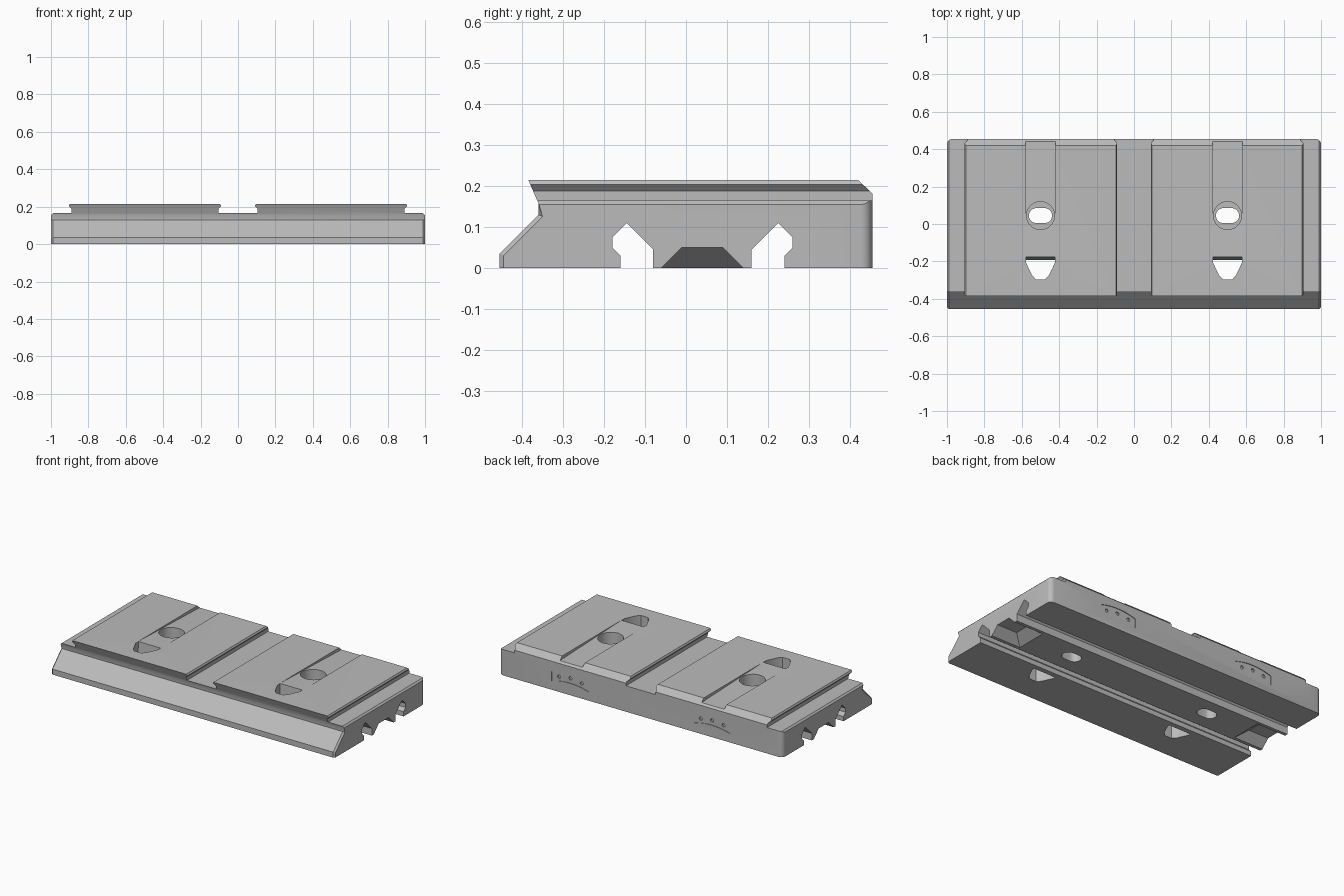
import bpy, bmesh
from math import sin, cos, pi

cube = bpy.data.objects.get("Cube")
if cube:
    bpy.data.objects.remove(cube, do_unlink=True)

grey = bpy.data.materials.new("grey plastic")
grey.use_nodes = True
colour = (0.5, 0.5, 0.5, 1)
grey.diffuse_color = colour
grey.node_tree.nodes["Principled BSDF"].inputs["Base Color"].default_value = colour


def place(axis, u, v, w):
    return {"x": (w, u, v), "y": (u, w, v), "z": (u, v, w)}[axis]


def prism(name, axis, profile, start, end, end_profile=None):
    """Extrude a profile along an axis, optionally lofting to a second profile."""
    bm = bmesh.new()
    a = [bm.verts.new(place(axis, u, v, start)) for u, v in profile]
    b = [bm.verts.new(place(axis, u, v, end)) for u, v in (end_profile or profile)]
    bm.faces.new(a)
    bm.faces.new(b)
    for i in range(len(a)):
        j = (i + 1) % len(a)
        bm.faces.new((a[i], a[j], b[j], b[i]))
    bmesh.ops.recalc_face_normals(bm, faces=bm.faces)
    mesh = bpy.data.meshes.new(name)
    bm.to_mesh(mesh)
    bm.free()
    obj = bpy.data.objects.new(name, mesh)
    bpy.context.collection.objects.link(obj)
    mesh.materials.append(grey)
    return obj


def oval(cx, cy, r, half=0, n=16):
    """Circle, or stadium when half > 0."""
    right = [(cx + half + r * sin(pi * i / n), cy - r * cos(pi * i / n)) for i in range(n + 1)]
    left = [(cx - half - r * sin(pi * i / n), cy + r * cos(pi * i / n)) for i in range(n + 1)]
    return right + left if half else right[:-1] + left[:-1]


def bevel_ends(obj, test, width, segments):
    bm = bmesh.new()
    bm.from_mesh(obj.data)
    edges = [e for e in bm.edges
             if abs(e.verts[0].co.x - e.verts[1].co.x) < 1e-4
             and abs(e.verts[0].co.x) > 0.999
             and test((e.verts[0].co + e.verts[1].co) / 2)]
    bmesh.ops.bevel(bm, geom=edges, offset=width, segments=segments, profile=0.5, affect='EDGES')
    bm.to_mesh(obj.data)
    bm.free()


def cut(target, cutter):
    cutter.hide_render = True
    mod = target.modifiers.new("cut", 'BOOLEAN')
    mod.operation = 'DIFFERENCE'
    mod.solver = 'EXACT'
    mod.object = cutter
    bpy.context.view_layer.objects.active = target
    bpy.ops.object.modifier_apply(modifier=mod.name)
    bpy.data.objects.remove(cutter, do_unlink=True)


# Main plate with sloped front and chamfered rear edge
TOP, DECK = 0.215, 0.165
plate = prism("mounting_plate", "x", [
    (-0.455, 0), (0.455, 0), (0.455, 0.182), (0.42, TOP), (-0.385, TOP),
    (-0.36, 0.158), (-0.36, 0.13), (-0.455, 0.035)], -1, 1)
bevel_ends(plate, lambda c: c.y > 0.45, 0.028, 4)
bevel_ends(plate, lambda c: c.y < -0.35 and c.z < 0.16, 0.01, 1)

# Lowered deck between and beside the two raised pads, with undercut pad edges
half_gap = [(0.105, DECK), (0.105, 0.188), (0.09, 0.204), (0.096, TOP), (0.096, 0.3)]
cut(plate, prism("centre_gap", "y", half_gap + [(-x, z) for x, z in reversed(half_gap)], -0.6, 0.6))
for s in (-1, 1):
    side = [(s * (0.995 - x), z) for x, z in half_gap]
    side += [(s * 1.1, 0.3), (s * 1.1, 0.055), (s * 0.99, DECK)]
    cut(plate, prism("side_gap", "y", side, -0.6, 0.6))

# Pair of mirrored hooked rail grooves underneath
MID = 0.04
groove = [(0.12, -0.1), (0.12, 0.045), (0.185, 0.11), (0.22, 0.075),
          (0.22, 0.05), (0.2, 0.03), (0.2, -0.1)]
for s in (-1, 1):
    cut(plate, prism("rail_groove", "x", [(MID + s * y, z) for y, z in groove], -1.2, 1.2))

# Ramped notches under each end of the centre rib
for s in (-1, 1):
    outer = [(MID - 0.11, -0.01), (MID - 0.05, 0.05), (MID + 0.05, 0.05), (MID + 0.11, -0.01)]
    notch = prism("end_notch", "x", outer, s * 1.1, s * 0.78)
    for v in notch.data.vertices:
        if abs(v.co.x) < 0.9 and v.co.z > 0:
            v.co.x = s * 0.86
    cut(plate, notch)

for cx in (-0.5, 0.5):
    # Shallow ramp running to the rear edge
    ramp = [(-0.18, TOP), (0.5, 0.192), (0.5, 0.3), (-0.18, 0.3)]
    cut(plate, prism("ramp_slot", "x", ramp, cx - 0.08, cx + 0.08))
    # Counterbored screw hole
    cut(plate, prism("counterbore", "z", oval(cx, 0.045, 0.075), 0.09, 0.4))
    cut(plate, prism("screw_slot", "z", oval(cx, 0.045, 0.04, 0.022), -0.1, 0.2))

    # Tapered release opening
    def opening(back):
        half = [(0.078, back), (0.078, -0.205), (0.045, -0.275), (0.025, -0.296)]
        return [(cx + x, y) for x, y in half] + [(cx - x, y) for x, y in reversed(half)]
    cut(plate, prism("release_opening", "z", opening(-0.192), -0.01, 0.23, opening(-0.176)))

    # Shallow curved recess with three dimples on the rear face
    arc = [(t, 0.02 * (1 - t * t)) for t in [i / 8 - 1 for i in range(17)]]
    badge = [(cx + 0.13 * t, 0.115 + h) for t, h in arc]
    badge += [(cx + 0.13 * t, 0.055 + h) for t, h in reversed(arc)]
    cut(plate, prism("rear_recess", "y", badge, 0.451, 0.5))
    for dx, z in ((-0.08, 0.095), (0, 0.105), (0.08, 0.095)):
        cut(plate, prism("rear_dimple", "y", oval(cx + dx, z, 0.011, 0, 6), 0.443, 0.5))

# Smooth the round parts, keep hard edges
bpy.ops.object.select_all(action='DESELECT')
plate.select_set(True)
bpy.context.view_layer.objects.active = plate
bpy.ops.object.shade_smooth_by_angle(angle=pi / 6)
